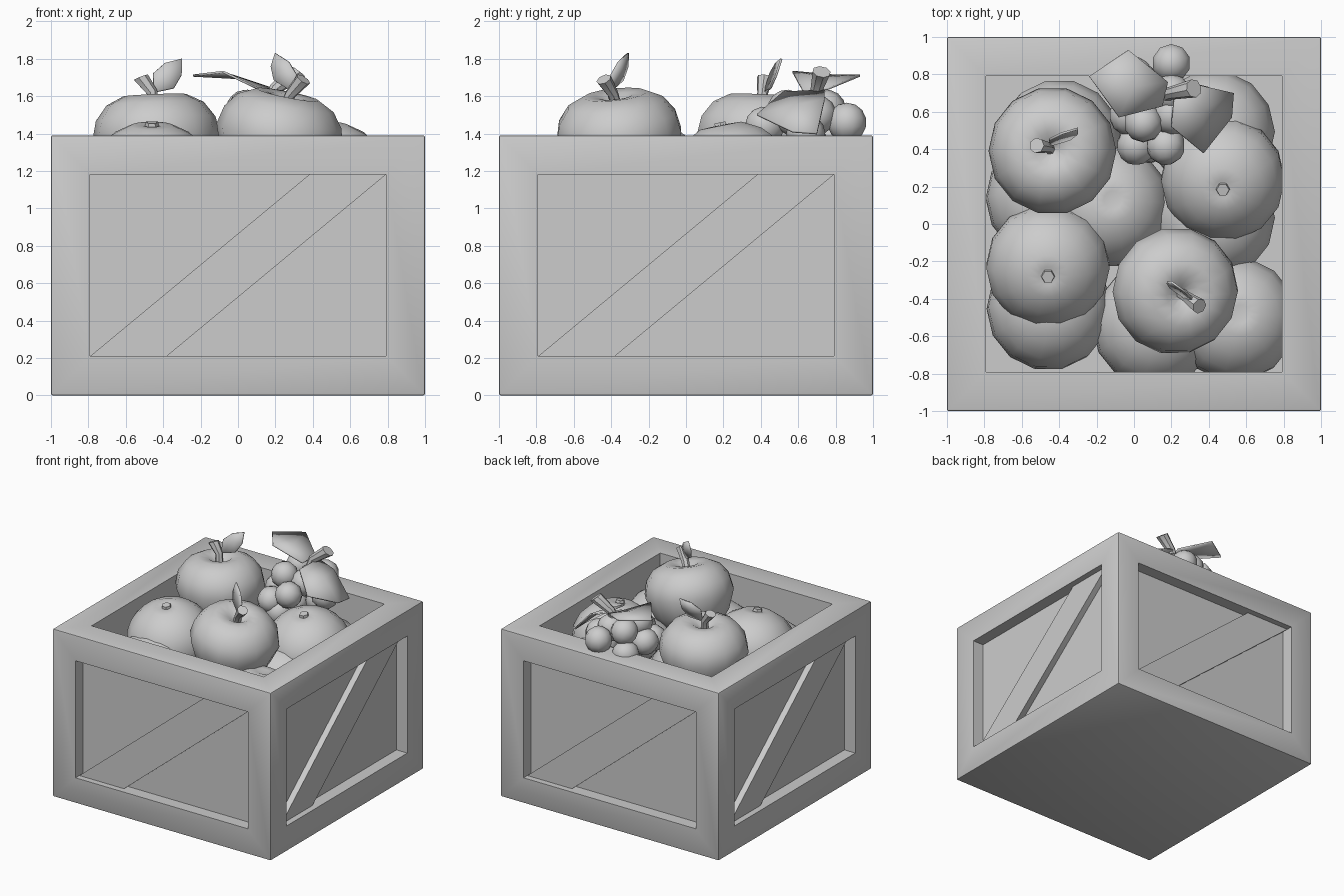
import bpy, bmesh, math
from mathutils import Matrix, Vector

if "Cube" in bpy.data.objects:
    bpy.data.objects.remove(bpy.data.objects["Cube"], do_unlink=True)

TONE = (0.605, 0.605, 0.605, 1)
grey = bpy.data.materials.new("plain_grey")
grey.use_nodes = True
grey.diffuse_color = TONE
grey.node_tree.nodes["Principled BSDF"].inputs["Base Color"].default_value = TONE
parts = []


def finish(bm, name):
    bmesh.ops.recalc_face_normals(bm, faces=bm.faces)
    mesh = bpy.data.meshes.new(name)
    bm.to_mesh(mesh)
    bm.free()
    mesh.materials.append(grey)
    obj = bpy.data.objects.new(name, mesh)
    bpy.context.collection.objects.link(obj)
    parts.append(obj)
    return obj


def lathe(name, profile, centre, lean=(0, 0, 1), sides=14):
    """Spin a (radius, height) profile, then lean its axis."""
    bm = bmesh.new()
    verts = [bm.verts.new((r, 0, z)) for r, z in profile]
    edges = [bm.edges.new(pair) for pair in zip(verts, verts[1:])]
    bmesh.ops.spin(bm, geom=verts + edges, axis=(0, 0, 1), cent=(0, 0, 0),
                   angle=math.tau, steps=sides, use_duplicate=False)
    bmesh.ops.remove_doubles(bm, verts=bm.verts, dist=0.0005)
    turn = Vector((0, 0, 1)).rotation_difference(Vector(lean)).to_matrix().to_4x4()
    bm.transform(Matrix.Translation(centre) @ turn)
    return finish(bm, name)


def stem(name, points, radii, sides=7):
    """Tapered tube through a few points."""
    bm = bmesh.new()
    rings = []
    turn = (Vector(points[-1]) - Vector(points[0])).to_track_quat("Z", "Y")
    for p, r in zip(points, radii):
        rings.append([bm.verts.new(Vector(p) + turn @ Vector(
            (r * math.cos(math.tau * i / sides), r * math.sin(math.tau * i / sides), 0)))
            for i in range(sides)])
    for a, b in zip(rings, rings[1:]):
        for i in range(sides):
            j = (i + 1) % sides
            bm.faces.new((a[i], a[j], b[j], b[i]))
    bm.faces.new(rings[0])
    bm.faces.new(rings[-1])
    return finish(bm, name)


def leaf(name, outline, rise):
    """Thin leaf fanned from a slightly raised middle."""
    bm = bmesh.new()
    rim = [bm.verts.new(p) for p in outline]
    mid = bm.verts.new(sum((v.co for v in rim), Vector()) / len(rim) + Vector(rise))
    for i, v in enumerate(rim):
        bm.faces.new((v, rim[(i + 1) % len(rim)], mid))
    obj = finish(bm, name)
    thick = obj.modifiers.new("thickness", "SOLIDIFY")
    thick.thickness = 0.012
    thick.offset = 0


def pointed_leaf(name, base, tip, side):
    """Narrow leaf between a base and a tip, widest near the middle."""
    base, tip, side = Vector(base), Vector(tip), Vector(side)
    low, high = base.lerp(tip, 0.35), base.lerp(tip, 0.7)
    leaf(name, [base, low + side, high + side * 0.8, tip,
                high - side * 0.8, low - side], (0, 0.015, 0))


# Crate body with recessed sides and an open top
TOP, FRAME, RECESS, FLOOR = 1.39, 0.21, 0.10, 0.60
bm = bmesh.new()
bmesh.ops.create_cube(bm, size=2)
for v in bm.verts:
    v.co.z = TOP if v.co.z > 0 else 0
for face in [f for f in bm.faces if f.normal.z > -0.5]:
    normal = face.normal.copy()
    bmesh.ops.inset_individual(bm, faces=[face], thickness=FRAME, use_even_offset=True)
    walls = bmesh.ops.extrude_discrete_faces(bm, faces=[face])["faces"]
    depth = TOP - FLOOR if normal.z > 0.5 else RECESS
    bmesh.ops.translate(bm, verts=walls[0].verts, vec=-normal * depth)
rim_edges = [e for e in bm.edges if all(
    abs(v.co.x) > 0.99 and abs(v.co.y) > 0.99 for v in e.verts)]
bmesh.ops.bevel(bm, geom=rim_edges, offset=0.01, segments=2, profile=0.5, affect="EDGES")
finish(bm, "crate")

# Diagonal brace in each recess
INNER = 1 - FRAME
for k, side in enumerate(("front", "left", "back", "right")):
    bm = bmesh.new()
    corners = [(-INNER, FRAME), (-0.38, FRAME), (INNER, TOP - FRAME), (0.38, TOP - FRAME)]
    face = bm.faces.new([bm.verts.new((x, -0.89, z)) for x, z in corners])
    new = bmesh.ops.extrude_face_region(bm, geom=[face])["geom"]
    bmesh.ops.translate(bm, verts=[g for g in new if isinstance(g, bmesh.types.BMVert)],
                        vec=(0, -0.06, 0))
    bm.transform(Matrix.Rotation(k * math.pi / 2, 4, "Z"))
    finish(bm, side + "_brace")

# Apples
APPLE = [(0, -0.25), (0.09, -0.29), (0.2, -0.25), (0.29, -0.12), (0.342, 0.03),
         (0.32, 0.13), (0.26, 0.21), (0.17, 0.255), (0.09, 0.245), (0.03, 0.2), (0, 0.18)]
lathe("back_apple", APPLE, (-0.435, 0.39, 1.35), (-0.04, 0.04, 1))
stem("back_apple_stem", [(-0.45, 0.4, 1.53), (-0.46, 0.41, 1.62), (-0.52, 0.42, 1.70)],
     [0.03, 0.03, 0.042])
pointed_leaf("back_apple_leaf", (-0.45, 0.42, 1.62), (-0.3, 0.51, 1.80), (-0.055, 0, 0.04))
lathe("front_apple", APPLE, (0.215, -0.355, 1.36), (0.2, -0.1, 1))
stem("front_apple_stem", [(0.25, -0.37, 1.54), (0.28, -0.39, 1.61), (0.35, -0.44, 1.69)],
     [0.03, 0.03, 0.042])
pointed_leaf("front_apple_leaf", (0.28, -0.4, 1.63), (0.2, -0.31, 1.83), (0.06, -0.03, 0.015))

# Oranges, with a dimple and a small button on the two upper ones
ORANGE = [(0.335 * math.sin(a), -0.295 * math.cos(a))
          for a in (math.pi * i / 9 for i in range(9))] + [(0.05, 0.28), (0, 0.262)]
for name, (x, y, z) in (("left_orange", (0.475, 0.24, 1.17)),
                        ("right_orange", (-0.46, -0.225, 1.17))):
    lean = Vector((0, -0.2, 1)).normalized()
    lathe(name, ORANGE, (x, y, z), lean)
    centre = Vector((x, y, z))
    stem(name + "_button", [centre + lean * 0.25, centre + lean * 0.295], [0.042, 0.034], 6)

# Lower layer of fruit
LOWER = [(-0.455, -0.45, 0.98), (0.11, -0.54, 0.96), (0.54, -0.51, 0.98), (-0.14, 0.1, 1.0),
         (0.42, 0.03, 0.95), (0.42, 0.49, 1.0), (-0.46, 0.14, 0.95), (-0.4, 0.44, 1.0)]
for i, centre in enumerate(LOWER):
    lathe("lower_fruit_%d" % (i + 1), ORANGE, centre, (0.1, 0.1, 1))

# Grape bunch
GRAPES = [(0.2, 0.86, 1.46), (0.04, 0.75, 1.53), (-0.03, 0.58, 1.4), (0, 0.79, 1.37),
          (0.16, 0.8, 1.28), (0.05, 0.54, 1.53), (0.17, 0.42, 1.44), (0.01, 0.42, 1.36),
          (0.2, 0.58, 1.49), (0.2, 0.7, 1.5), (0.35, 0.64, 1.4), (0.1, 0.6, 1.3),
          (0.08, 0.43, 1.28), (0.28, 0.66, 1.34)]
for i, centre in enumerate(GRAPES):
    bm = bmesh.new()
    bmesh.ops.create_uvsphere(bm, u_segments=10, v_segments=7, radius=0.105)
    bm.transform(Matrix.Translation(centre) @ Matrix.Rotation(i * 0.7, 4, "X"))
    finish(bm, "grape_%d" % (i + 1))
stem("grape_stem", [(0.15, 0.68, 1.5), (0.2, 0.7, 1.64), (0.32, 0.725, 1.73)],
     [0.035, 0.035, 0.05], 8)
leaf("grape_leaf_right", [(-0.24, 0.79, 1.71), (-0.03, 0.93, 1.71), (0.18, 0.76, 1.64),
                          (0.15, 0.63, 1.62), (-0.08, 0.57, 1.73)], (0, 0, 0.015))
leaf("grape_leaf_left", [(0.22, 0.74, 1.63), (0.36, 0.74, 1.58), (0.53, 0.7, 1.40),
                         (0.52, 0.57, 1.41), (0.37, 0.38, 1.5), (0.2, 0.52, 1.62)],
     (0, 0, 0.03))

# Smooth shading with sharp edges kept
bpy.ops.object.select_all(action="DESELECT")
for obj in parts:
    obj.select_set(True)
bpy.context.view_layer.objects.active = parts[0]
bpy.ops.object.shade_smooth_by_angle(angle=math.radians(40))
